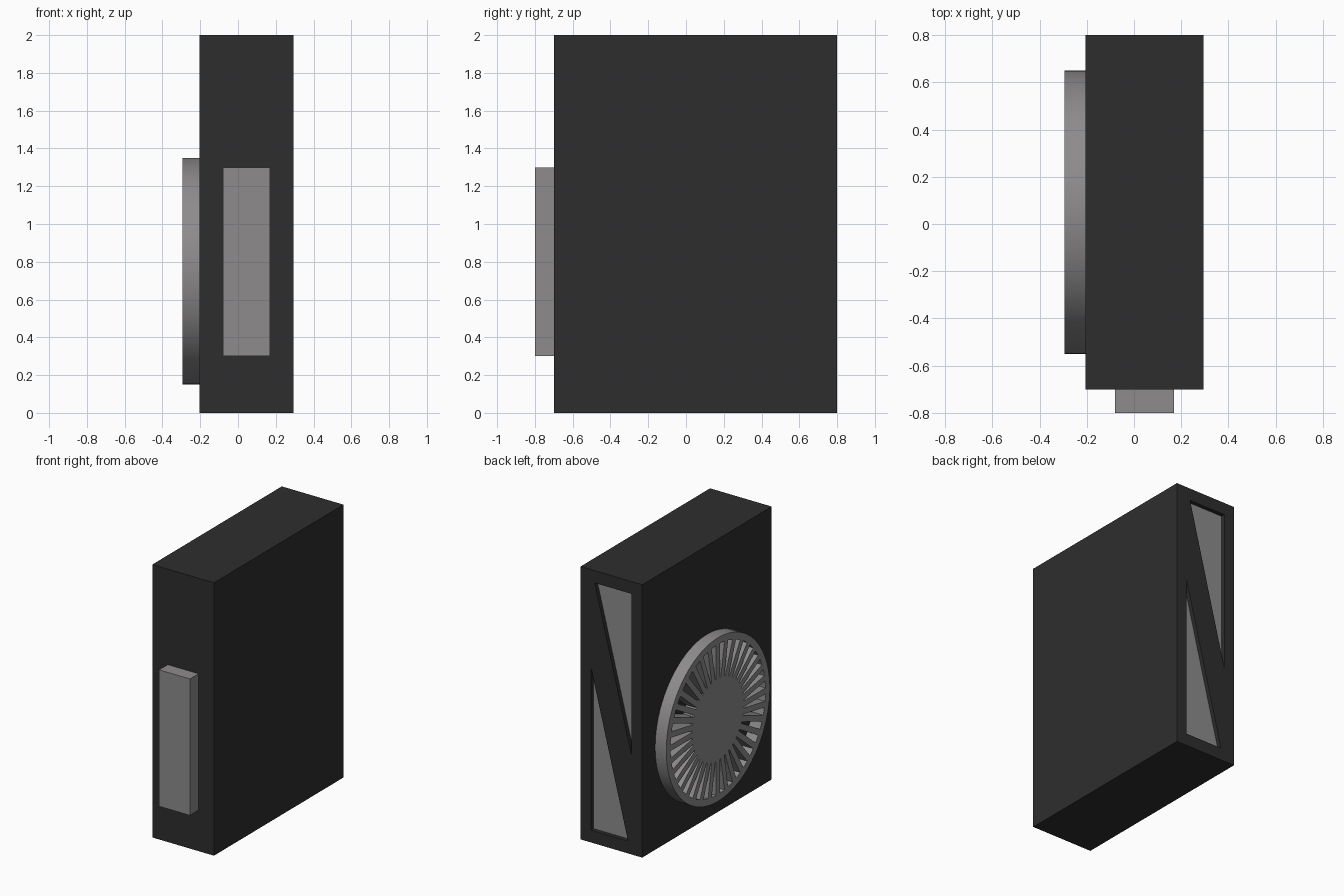
import bpy, bmesh, math
from mathutils import Matrix

cube = bpy.data.objects.get("Cube")
if cube:
    bpy.data.objects.remove(cube, do_unlink=True)


def material(name, rgb):
    m = bpy.data.materials.new(name)
    m.use_nodes = True
    color = (*rgb, 1)
    m.diffuse_color = color
    m.node_tree.nodes["Principled BSDF"].inputs["Base Color"].default_value = color
    return m


charcoal = material("charcoal", (0.027, 0.027, 0.027))
grey = material("warm grey", (0.27, 0.26, 0.26))


def finish(name, bm, mat):
    bmesh.ops.recalc_face_normals(bm, faces=bm.faces)
    mesh = bpy.data.meshes.new(name)
    bm.to_mesh(mesh)
    bm.free()
    mesh.materials.append(mat)
    ob = bpy.data.objects.new(name, mesh)
    bpy.context.collection.objects.link(ob)
    return ob


def add_box(bm, lo, hi, turn=Matrix()):
    size = [b - a for a, b in zip(lo, hi)]
    mid = [(a + b) / 2 for a, b in zip(lo, hi)]
    bmesh.ops.create_cube(bm, size=1, matrix=turn @ Matrix.Translation(mid) @ Matrix.Diagonal((*size, 1)))


def box(name, lo, hi, mat):
    bm = bmesh.new()
    add_box(bm, lo, hi)
    return finish(name, bm, mat)


def prism(name, points, y0, y1, mat):
    """Extrude an x-z outline along y."""
    bm = bmesh.new()
    face = bm.faces.new([bm.verts.new((x, y0, z)) for x, z in points])
    out = bmesh.ops.extrude_face_region(bm, geom=[face])["geom"]
    bmesh.ops.translate(bm, vec=(0, y1 - y0, 0), verts=[v for v in out if isinstance(v, bmesh.types.BMVert)])
    return finish(name, bm, mat)


# Main case and the raised front block
MID_X = 0.045
case = box("case", (-0.205, -0.7, 0), (0.295, 0.8, 2), charcoal)
box("front_block", (-0.08, -0.8, 0.3), (0.17, -0.69, 1.3), grey)

# Two triangular recesses in the back, each with a grey panel on its floor
upper = [(0.135, 0.91), (-0.165, 0.91), (-0.165, -0.28)]
for name, s in (("upper", 1), ("lower", -1)):
    outline = [(MID_X + s * x, 1 + s * z) for x, z in upper]
    cutter = prism(name + "_recess_cutter", outline, 0.765, 0.85, charcoal)
    cutter.hide_render = True
    cutter.hide_set(True)
    cut = case.modifiers.new(name + "_recess", "BOOLEAN")
    cut.object = cutter
    cut.operation = "DIFFERENCE"
    cut.solver = "EXACT"
    prism(name + "_back_panel", outline, 0.764, 0.77, grey)

# Round fan grille on the right side
FAN_X, OUT_X, FAN_Y, FAN_Z = -0.2, -0.295, 0.05, 0.75
place = Matrix.Translation((0, FAN_Y, FAN_Z))


def lathe(name, profile):
    """Spin a closed x-radius outline around the fan axis."""
    bm = bmesh.new()
    verts = [bm.verts.new((x, 0, r)) for x, r in profile]
    edges = [bm.edges.new((verts[i - 1], verts[i])) for i in range(len(verts))]
    bmesh.ops.spin(bm, geom=verts + edges, cent=(0, 0, 0), axis=(1, 0, 0),
                   angle=math.tau, steps=72, use_merge=True)
    bmesh.ops.remove_doubles(bm, verts=bm.verts, dist=0.0001)
    bm.transform(place)
    ob = finish(name, bm, grey)
    bpy.context.view_layer.objects.active = ob
    ob.select_set(True)
    bpy.ops.object.shade_smooth_by_angle(angle=math.radians(35))
    ob.select_set(False)


lathe("fan_rim", [(FAN_X, 0.55), (OUT_X, 0.55), (OUT_X, 0.6), (FAN_X, 0.6)])
lathe("fan_hub", [(FAN_X, 0.02), (FAN_X, 0.3), (OUT_X, 0.3), (OUT_X, 0)])

bm = bmesh.new()
SPOKES = 36
for i in range(SPOKES):
    turn = place @ Matrix.Rotation(math.tau * i / SPOKES, 4, "X")
    add_box(bm, (OUT_X, -0.021, 0.28), (FAN_X, 0.021, 0.56), turn)
finish("fan_spokes", bm, grey)
